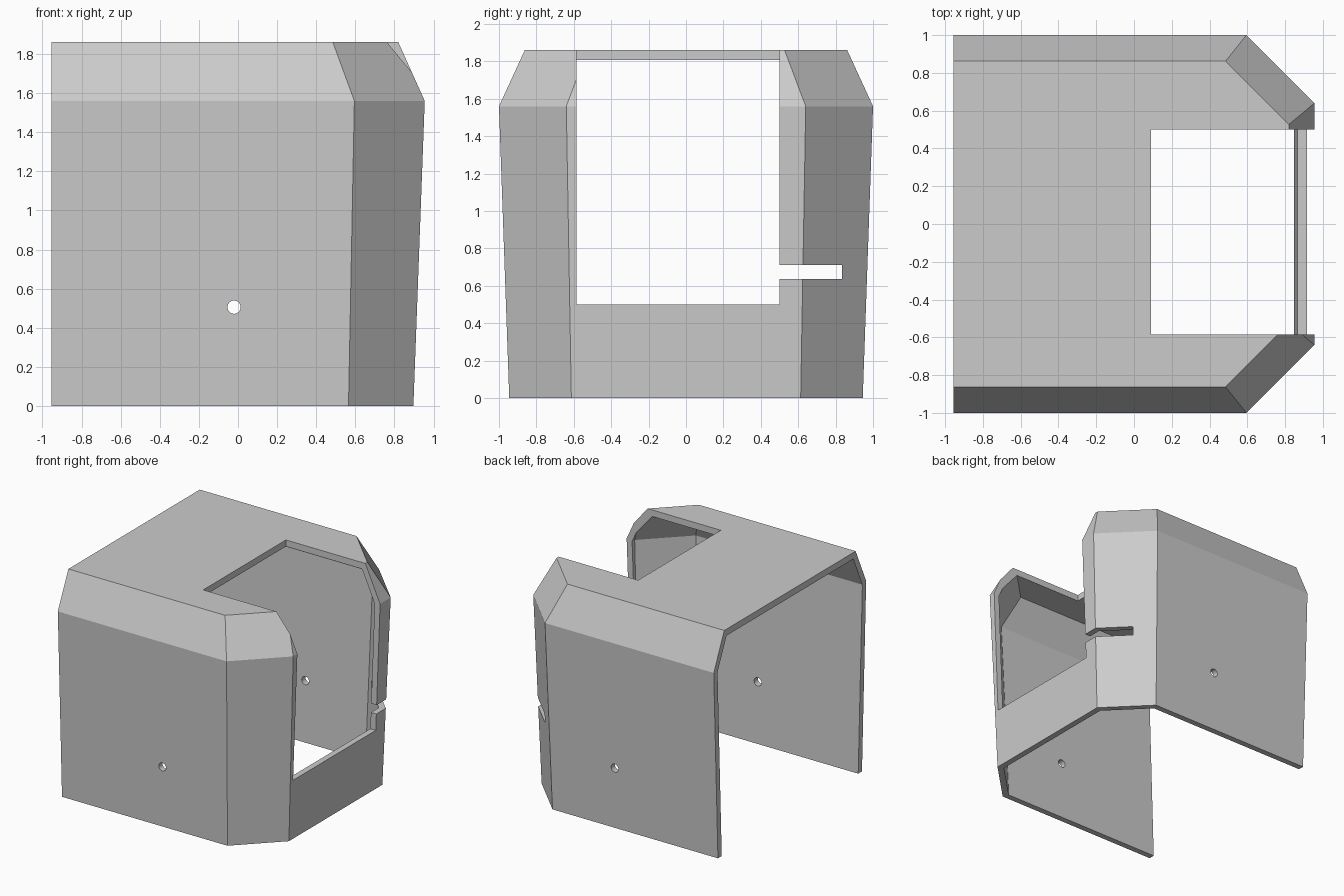
import bpy
import bmesh
from math import pi
from mathutils import Matrix

cube = bpy.data.objects.get("Cube")
if cube:
    bpy.data.objects.remove(cube, do_unlink=True)

grey = bpy.data.materials.new("plain grey")
grey.use_nodes = True
colour = (0.6, 0.6, 0.6, 1)
grey.diffuse_color = colour
grey.node_tree.nodes["Principled BSDF"].inputs["Base Color"].default_value = colour


def finish(name, bm):
    bmesh.ops.recalc_face_normals(bm, faces=bm.faces)
    mesh = bpy.data.meshes.new(name)
    bm.to_mesh(mesh)
    bm.free()
    mesh.materials.append(grey)
    ob = bpy.data.objects.new(name, mesh)
    bpy.context.collection.objects.link(ob)
    return ob


def ring(bm, z, corner, side, back, inset):
    """Chamfered outline at height z, drawn inwards by inset."""
    cx, cy = corner
    sx, sy = side
    slip = inset * 0.414
    half = [(back, cy - inset), (cx - slip, cy - inset), (sx - inset, sy - slip)]
    outline = half + [(x, -y) for x, y in reversed(half)]
    return [bm.verts.new((x, y, z)) for x, y in outline]


def loft(name, levels, back):
    bm = bmesh.new()
    rings = [ring(bm, z, c, s, back, d) for z, c, s, d in levels]
    for low, high in zip(rings, rings[1:]):
        for i in range(len(low)):
            j = (i + 1) % len(low)
            bm.faces.new((low[i], low[j], high[j], high[i]))
    bm.faces.new(rings[0])
    bm.faces.new(rings[-1])
    return finish(name, bm)


def box(name, low, high):
    bm = bmesh.new()
    bmesh.ops.create_cube(bm, size=1)
    for v in bm.verts:
        v.co = [h if c > 0 else l for c, l, h in zip(v.co, low, high)]
    return finish(name, bm)


# Corner and side points of the outline at foot, shoulder and roof
foot = ((0.565, 0.945), (0.897, 0.613))
shoulder = ((0.595, 1.0), (0.955, 0.64))
roof = ((0.485, 0.862), (0.82, 0.527))

# Outer housing and the cavity that leaves thin walls
housing = loft("housing", [(0, *foot, 0), (1.56, *shoulder, 0),
                           (1.86, *roof, 0)], -0.955)
cavity = loft("cavity", [(-0.1, *foot, 0.053), (0, *foot, 0.05),
                         (1.548, *shoulder, 0.05), (1.806, *roof, 0.03)], -1.2)

# Window through roof and side, slot beside it, and the two wall holes
window = box("window_cutter", (0.09, -0.585, 0.5), (1.2, 0.5, 2.1))
slot = box("slot_cutter", (0.4, 0.4, 0.637), (1.2, 0.835, 0.712))
bm = bmesh.new()
bmesh.ops.create_cone(bm, cap_ends=True, segments=24, radius1=0.034,
                      radius2=0.034, depth=2.4,
                      matrix=Matrix.Translation((-0.02, 0, 0.505))
                      @ Matrix.Rotation(pi / 2, 4, "X"))
hole = finish("hole_cutter", bm)

# Cut everything out of the housing and bake the result
cutters = (cavity, window, slot, hole)
for cutter in cutters:
    cutter.hide_render = True
    mod = housing.modifiers.new(cutter.name, "BOOLEAN")
    mod.operation = "DIFFERENCE"
    mod.solver = "EXACT"
    mod.object = cutter

bpy.context.view_layer.update()
graph = bpy.context.evaluated_depsgraph_get()
baked = bpy.data.meshes.new_from_object(housing.evaluated_get(graph))
housing.modifiers.clear()
housing.data = baked
for cutter in cutters:
    bpy.data.objects.remove(cutter, do_unlink=True)
